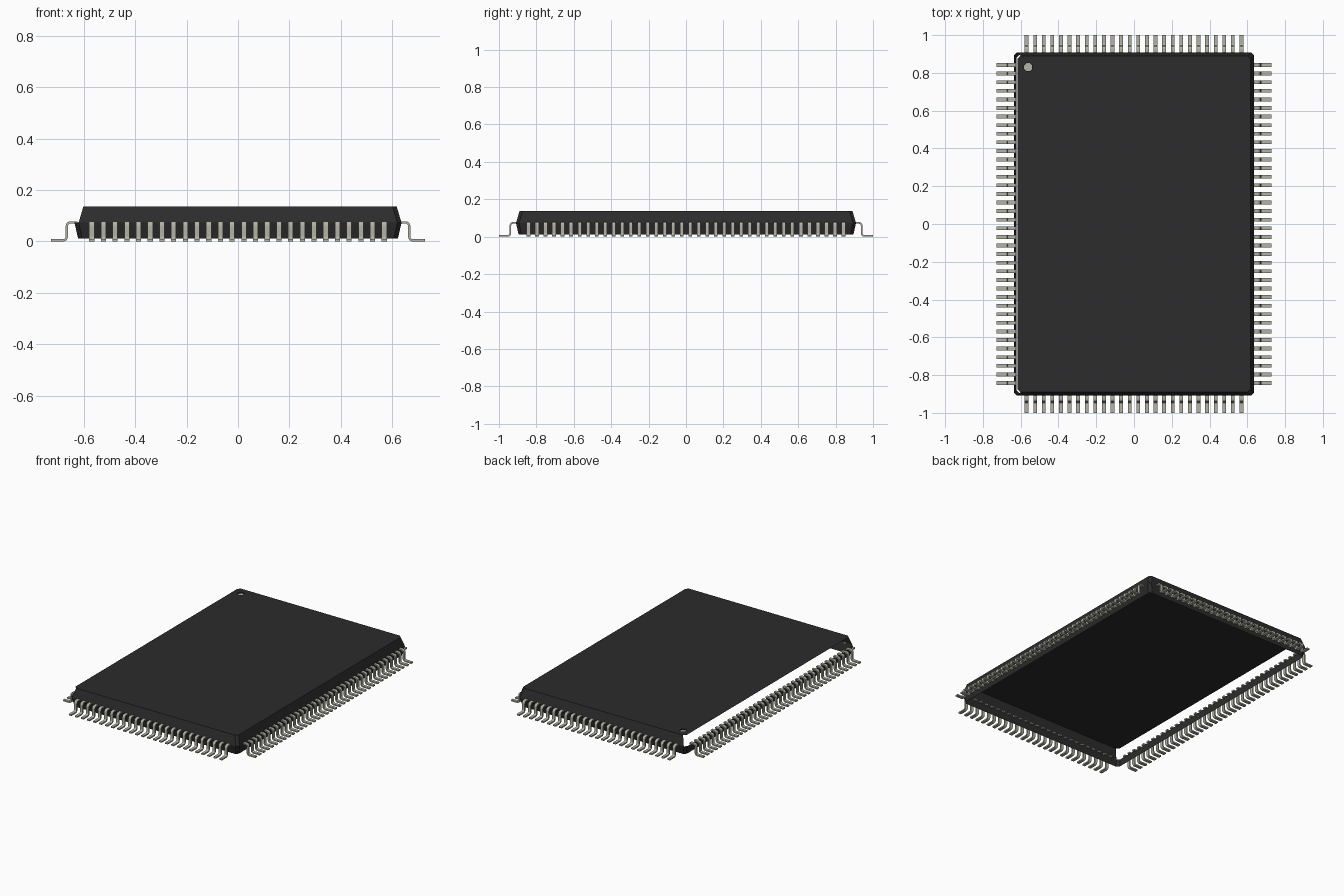
import bpy, bmesh
from math import sin, cos, pi
from mathutils import Vector

cube = bpy.data.objects.get("Cube")
if cube:
    bpy.data.objects.remove(cube)


def material(name, colour):
    m = bpy.data.materials.new(name)
    m.use_nodes = True
    m.diffuse_color = (*colour, 1)
    m.node_tree.nodes["Principled BSDF"].inputs["Base Color"].default_value = (*colour, 1)
    return m


black = material("black plastic", (0.025, 0.025, 0.025))
metal = material("tin metal", (0.45, 0.45, 0.38))

HALF_X, HALF_Y = 0.636, 0.909      # body at its widest
SEAM_Z, TOP_Z, BASE_Z = 0.073, 0.137, 0.012
PITCH, LEAD_W, LEAD_T = 0.0455, 0.02, 0.009
DOT = Vector((-0.56, 0.83, TOP_Z))


def finish(bm, name, mats):
    mesh = bpy.data.meshes.new(name)
    bm.to_mesh(mesh)
    bm.free()
    for m in mats:
        mesh.materials.append(m)
    ob = bpy.data.objects.new(name, mesh)
    bpy.context.collection.objects.link(ob)
    return ob


def ring(bm, inset, z, chamfer=0.016):
    """Rectangle with chamfered corners, counter-clockwise from above."""
    x, y, c = HALF_X - inset, HALF_Y - inset, chamfer
    pts = [(x, c - y), (x, y - c), (x - c, y), (c - x, y),
           (-x, y - c), (-x, c - y), (c - x, -y), (x - c, -y)]
    return [bm.verts.new((px, py, z)) for px, py in pts]


def bridge(bm, low, high):
    n = len(low)
    return [bm.faces.new((low[i], low[(i + 1) % n], high[(i + 1) % n], high[i]))
            for i in range(n)]


def loop_edges(bm, verts):
    out = []
    for i, v in enumerate(verts):
        pair = (v, verts[(i + 1) % len(verts)])
        out.append(bm.edges.get(pair) or bm.edges.new(pair))
    return out


# Body: hollow shell, open underneath, with a dimple in the top
bm = bmesh.new()
base = ring(bm, 0.014, BASE_Z)
seam = ring(bm, 0, SEAM_Z)
top = ring(bm, 0.019, TOP_Z)
bridge(bm, base, seam)
upper = bridge(bm, seam, top)


def dot_ring(z):
    return [bm.verts.new((DOT.x + 0.023 * cos((k + 0.5) * pi / 4),
                          DOT.y + 0.023 * sin((k + 0.5) * pi / 4), z)) for k in range(8)]


rim, floor = dot_ring(TOP_Z), dot_ring(TOP_Z - 0.008)
bmesh.ops.triangle_fill(bm, edges=loop_edges(bm, top) + loop_edges(bm, rim),
                        use_beauty=True, normal=(0, 0, 1))
bridge(bm, rim, floor)
bm.faces.new(floor).material_index = 1
bm.normal_update()
# The upper wall on one long side is open
open_side = [f for f in upper if f.normal.x < -0.3]
bmesh.ops.delete(bm, geom=open_side, context='FACES')
finish(bm, "chip_body", [black, metal])


# Lead: gull-wing strip, running outwards along local x
def lead_path(radius=0.014, leg=0.03, foot_end=0.091, steps=4):
    zt, zb = SEAM_Z + 0.001, LEAD_T / 2
    path = [(-0.012, zt)]
    for k in range(steps + 1):
        a = k / steps * pi / 2
        path.append((leg - radius + radius * sin(a), zt - radius + radius * cos(a)))
    for k in range(steps + 1):
        a = k / steps * pi / 2
        path.append((leg + radius - radius * cos(a), zb + radius - radius * sin(a)))
    return [Vector(p) for p in path + [(foot_end, zb)]]


def lead_mesh():
    bm = bmesh.new()
    path = lead_path()
    rows = []
    for i, p in enumerate(path):
        t = (path[min(i + 1, len(path) - 1)] - path[max(i - 1, 0)]).normalized()
        if i == 1 or i == len(path) - 2:
            t = Vector((1, 0))
        off = Vector((-t.y, t.x)) * LEAD_T / 2
        a, b = p + off, p - off
        w = LEAD_W / 2
        rows.append([bm.verts.new(c) for c in
                     ((a.x, -w, a.y), (a.x, w, a.y), (b.x, w, b.y), (b.x, -w, b.y))])
    for r0, r1 in zip(rows, rows[1:]):
        bridge(bm, r0, r1)
    bm.faces.new(rows[0])
    bm.faces.new(rows[-1])
    bmesh.ops.recalc_face_normals(bm, faces=bm.faces)
    return bm


# Rows of leads on all four sides
for k, side in enumerate(("left", "back", "right", "front")):
    count, half = (26, HALF_Y) if k % 2 else (38, HALF_X)
    row = finish(lead_mesh(), side + "_leads", [metal])
    angle = k * pi / 2
    start = -PITCH * (count - 1) / 2
    row.rotation_euler.z = angle
    row.location = (half * cos(angle) - start * sin(angle),
                    half * sin(angle) + start * cos(angle), 0)
    arr = row.modifiers.new("repeat", 'ARRAY')
    arr.count = count
    arr.use_relative_offset = False
    arr.use_constant_offset = True
    arr.constant_offset_displace = (0, PITCH, 0)
